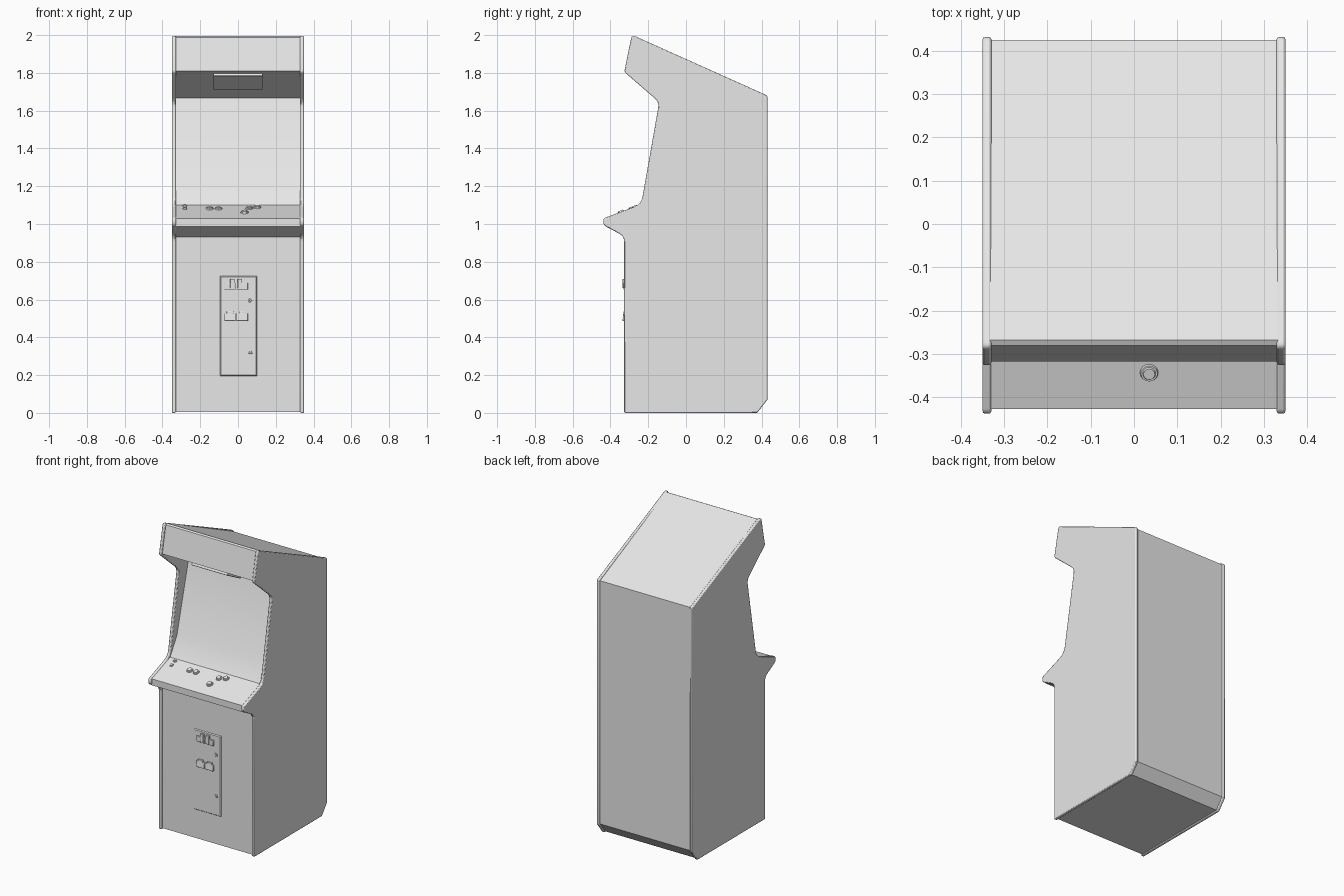
import bpy, bmesh, math
from mathutils import Vector, Matrix

if "Cube" in bpy.data.objects:
    bpy.data.objects.remove(bpy.data.objects["Cube"])

grey = bpy.data.materials.new("light grey")
grey.diffuse_color = (0.8, 0.8, 0.8, 1)
grey.use_nodes = True
grey.node_tree.nodes["Principled BSDF"].inputs["Base Color"].default_value = grey.diffuse_color


def finish(name, bm, bevel=0.0, segments=2):
    bmesh.ops.recalc_face_normals(bm, faces=bm.faces[:])
    me = bpy.data.meshes.new(name)
    bm.to_mesh(me)
    bm.free()
    me.materials.append(grey)
    ob = bpy.data.objects.new(name, me)
    bpy.context.collection.objects.link(ob)
    if bevel:
        m = ob.modifiers.new("bevel", 'BEVEL')
        m.width, m.segments, m.limit_method = bevel, segments, 'ANGLE'
        m.angle_limit = math.radians(50)
    bpy.ops.object.select_all(action='DESELECT')
    ob.select_set(True)
    bpy.context.view_layer.objects.active = ob
    bpy.ops.object.shade_smooth_by_angle(angle=math.radians(35))
    return ob


def rounded(points, steps=4):
    """Replace each (y, z, radius) corner by a smooth curve."""
    out = []
    n = len(points)
    for i, (y, z, r) in enumerate(points):
        p = Vector((y, z))
        if r == 0:
            out.append(p)
            continue
        a = p + (Vector(points[i - 1][:2]) - p).normalized() * r
        b = p + (Vector(points[(i + 1) % n][:2]) - p).normalized() * r
        for k in range(steps + 1):
            t = k / steps
            out.append(a * (1 - t) ** 2 + p * 2 * t * (1 - t) + b * t * t)
    return out


def extrude_profile(name, points, x0, x1, bevel=0.0):
    bm = bmesh.new()
    f = bm.faces.new([bm.verts.new((x0, p[0], p[1])) for p in points])
    g = bmesh.ops.extrude_face_region(bm, geom=[f])
    bmesh.ops.translate(bm, vec=(x1 - x0, 0, 0),
                        verts=[v for v in g['geom'] if isinstance(v, bmesh.types.BMVert)])
    return finish(name, bm, bevel)


def box(name, centre, size, tilt=0.0, bevel=0.0):
    bm = bmesh.new()
    bmesh.ops.create_cube(bm, size=1, matrix=Matrix.Translation(centre)
                          @ Matrix.Rotation(tilt, 4, 'X') @ Matrix.Diagonal((*size, 1)))
    return finish(name, bm, bevel)


def button(name, centre, tilt, rings):
    """Stack of (r bottom, r top, height from, height to) discs along a tilted axis."""
    bm = bmesh.new()
    for r0, r1, h0, h1 in rings:
        bmesh.ops.create_cone(bm, cap_ends=True, segments=24, radius1=r0, radius2=r1, depth=h1 - h0,
                              matrix=Matrix.Translation(centre) @ Matrix.Rotation(tilt, 4, 'X')
                              @ Matrix.Translation((0, 0, (h0 + h1) / 2)))
    return finish(name, bm)


# side panels with rounded trim
side = rounded([(-0.327, 0, 0), (-0.327, 0.935, 0.03), (-0.437, 0.995, 0.015), (-0.437, 1.03, 0.012),
                (-0.237, 1.105, 0.04), (-0.142, 1.645, 0.03), (-0.327, 1.805, 0.012),
                (-0.287, 2.002, 0.02), (0.431, 1.68, 0.012), (0.431, 0.07, 0), (0.377, 0, 0)])
for s, word in ((-1, "left"), (1, "right")):
    extrude_profile(word + "_side_panel", side, s * 0.329, s * 0.349, 0.005)

# cabinet body between the side panels
body = [(-0.317, 0.006), (-0.317, 0.93), (-0.427, 0.988), (-0.427, 1.03), (-0.236, 1.1),
        (-0.165, 1.217), (-0.045, 1.668), (-0.317, 1.81), (-0.28, 1.988), (-0.268, 1.994),
        (0.424, 1.675), (0.424, 0.074), (0.372, 0.006)]
extrude_profile("cabinet_body", body, -0.332, 0.332)

# light fitting under the marquee
box("marquee_light", (0, -0.225, 1.756), (0.262, 0.16, 0.02), math.atan2(-0.142, 0.272), 0.003)

# control panel buttons and joystick
tilt = math.atan2(0.07, 0.191)


def on_panel(x, y):
    return (x, y, 1.03 + (y + 0.427) * 0.07 / 0.191)


for i, (x, y) in enumerate([(-0.15, -0.288), (-0.103, -0.288), (0.06, -0.283), (0.102, -0.27)]):
    button(f"play_button_{i + 1}", on_panel(x, y), tilt,
           [(0.021, 0.018, -0.003, 0.006), (0.014, 0.012, 0.006, 0.01)])
button("front_button", on_panel(0.035, -0.343), tilt,
       [(0.022, 0.019, -0.003, 0.006), (0.015, 0.013, 0.006, 0.011)])
for i, y in enumerate((-0.29, -0.252)):
    button(f"start_button_{i + 1}", on_panel(-0.281, y), tilt,
           [(0.013, 0.011, -0.003, 0.005), (0.008, 0.007, 0.005, 0.008)])

# coin door with chamfered rim
bm = bmesh.new()
bmesh.ops.create_cube(bm, size=1, matrix=Matrix.Translation((0.003, -0.317, 0.46))
                      @ Matrix.Diagonal((0.206, 0.012, 0.54, 1)))
for v in bm.verts:
    if v.co.y < -0.317:
        v.co.x += 0.01 if v.co.x < 0 else -0.01
        v.co.z += 0.01 if v.co.z < 0.46 else -0.01
finish("coin_door", bm)

# coin slots, return flaps and locks
for i, x in enumerate((-0.042, 0.022)):
    box(f"coin_slot_base_{i + 1}", (x, -0.326, 0.67), (0.06, 0.012, 0.036), 0, 0.002)
    box(f"coin_slot_{i + 1}", (x + (0.012 if i == 0 else -0.012), -0.327, 0.685), (0.024, 0.016, 0.05), 0, 0.002)
    box(f"coin_return_{i + 1}", (x, -0.327, 0.506), (0.06, 0.014, 0.04), math.radians(-6), 0.002)
    box(f"coin_return_lip_{i + 1}", (x, -0.327, 0.53), (0.036, 0.01, 0.014), 0, 0.002)
for i, z in enumerate((0.595, 0.322)):
    button(f"door_lock_{i + 1}", (0.066, -0.321, z), math.radians(90),
           [(0.012, 0.011, -0.002, 0.006), (0.007, 0.006, 0.006, 0.008)])
